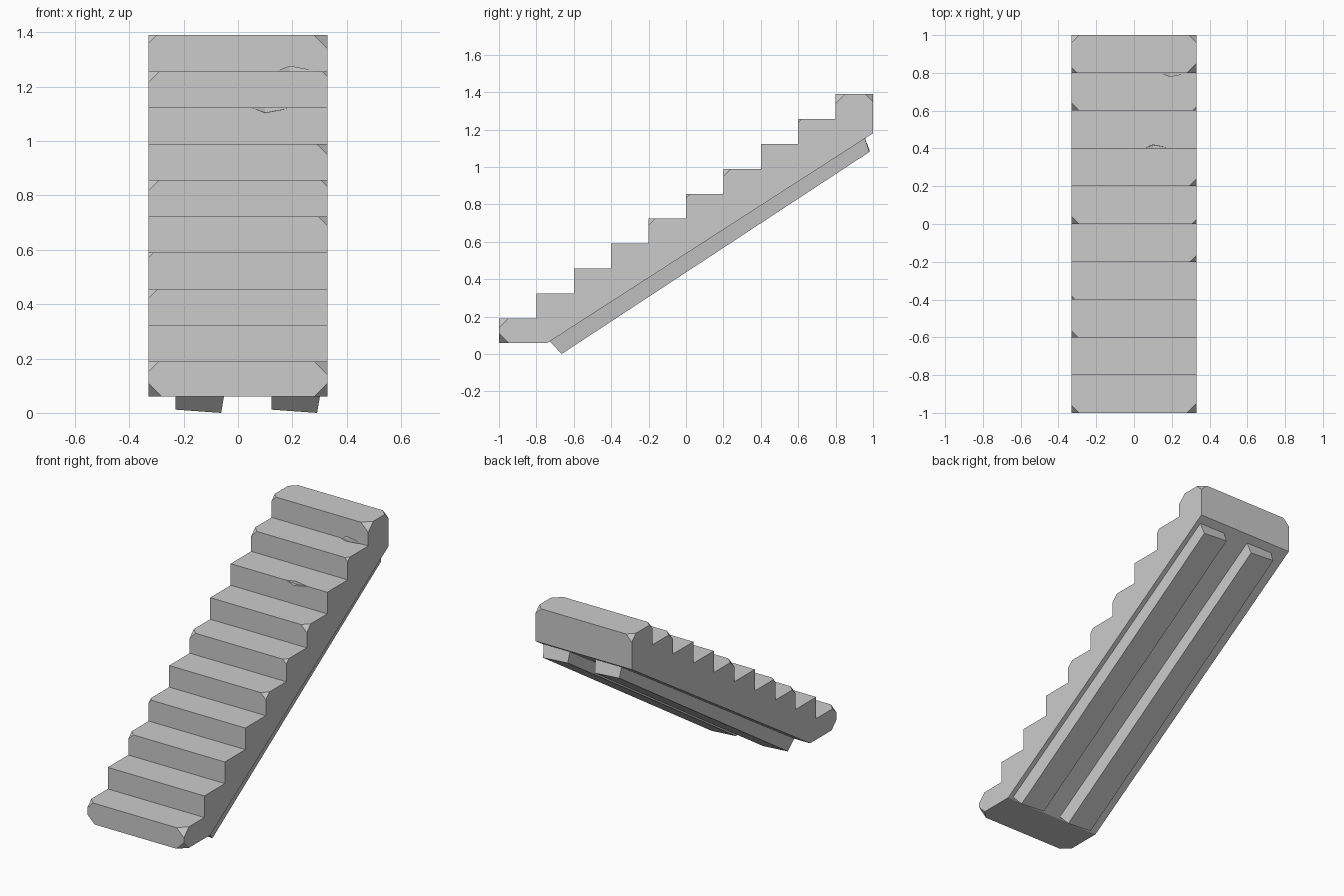
import bpy, bmesh
from mathutils import Vector

if "Cube" in bpy.data.objects:
    bpy.data.objects.remove(bpy.data.objects["Cube"])

HALF_W = 0.33
RISE, RUN, STEPS = 0.1333, 0.2, 10


def finish(bm, name):
    bmesh.ops.recalc_face_normals(bm, faces=bm.faces)
    me = bpy.data.meshes.new(name)
    bm.to_mesh(me)
    bm.free()
    ob = bpy.data.objects.new(name, me)
    bpy.context.collection.objects.link(ob)
    return ob


def extrude_profile(profile, x0, x1):
    """Solid from a (y, z) outline stretched between two x values."""
    bm = bmesh.new()
    a = [bm.verts.new((x0, y, z)) for y, z in profile]
    b = [bm.verts.new((x1, y, z)) for y, z in profile]
    bm.faces.new(a)
    bm.faces.new(b[::-1])
    n = len(profile)
    for i in range(n):
        j = (i + 1) % n
        bm.faces.new((a[i], b[i], b[j], a[j]))
    return bm


# Stair body: sawtooth top, sloping underside
profile = [(-1, 0.06)]
for i in range(STEPS):
    y, z = -1 + RUN * i, 0.19 + RISE * i
    profile += [(y, z), (y + RUN, z)]
profile += [(1, 1.18), (-0.74, 0.06)]
bm = extrude_profile(profile, -HALF_W, HALF_W)

# Worn corners: (side, y, z, chip size)
chips = []
for i, size in {0: 0.05, 4: 0.035, 5: 0.025, 6: 0.04, 8: 0.02, 9: 0.05}.items():
    chips.append((1, -1 + RUN * i, 0.19 + RISE * i, size))
for i, size in {0: 0.04, 2: 0.035, 3: 0.02, 5: 0.04, 8: 0.04, 9: 0.03}.items():
    chips.append((-1, -1 + RUN * i, 0.19 + RISE * i, size))
for side in (1, -1):
    chips += [(side, -1, 0.06, 0.05), (side, 1, 0.19 + RISE * 9, 0.04)]
for side, y, z, size in chips:
    target = Vector((side * HALF_W, y, z))
    v = min(bm.verts, key=lambda q: (q.co - target).length)
    bmesh.ops.bevel(bm, geom=[v], offset=size, offset_type='OFFSET',
                    segments=1, profile=0.5, affect='VERTICES')
stairs = finish(bm, "stair_body")

# Small nicks in the front edges of three steps: flat diamonds
bm = bmesh.new()
for x, y, z in ((0.13, -1, 0.06), (0.10, 0.4, 0.19 + RISE * 7), (0.19, 0.8, 0.19 + RISE * 8)):
    ring = [bm.verts.new((x + dx, y + dy, z + dz)) for dx, dy, dz in
            ((-0.05, 0, 0), (0, -0.02, -0.02), (0.1, 0, 0), (0, 0.02, 0.02))]
    caps = [bm.verts.new((x, y + d, z - d if z > 0.1 else z + d)) for d in (-0.018, 0.018)]
    for i in range(4):
        for c in caps:
            bm.faces.new((ring[i], ring[(i + 1) % 4], c))
nicks = finish(bm, "nick_cutter")
nicks.hide_render = True
nicks.hide_set(True)
cut = stairs.modifiers.new("nicks", 'BOOLEAN')
cut.operation = 'DIFFERENCE'
cut.solver = 'EXACT'
cut.object = nicks

# Two slightly tilted beams under the slope
beam_profile = [(-0.665, 0.0), (0.98, 1.08), (0.955, 1.16), (-0.73, 0.07)]
for name, x0 in (("left_beam", -0.23), ("right_beam", 0.123)):
    bm = extrude_profile(beam_profile, x0, x0 + 0.18)
    bm.verts.ensure_lookup_table()
    for k in (4, 5):
        bm.verts[k].co.x -= 0.012
    for k in (0, 1):
        bm.verts[k].co.z += 0.012
    finish(bm, name)
